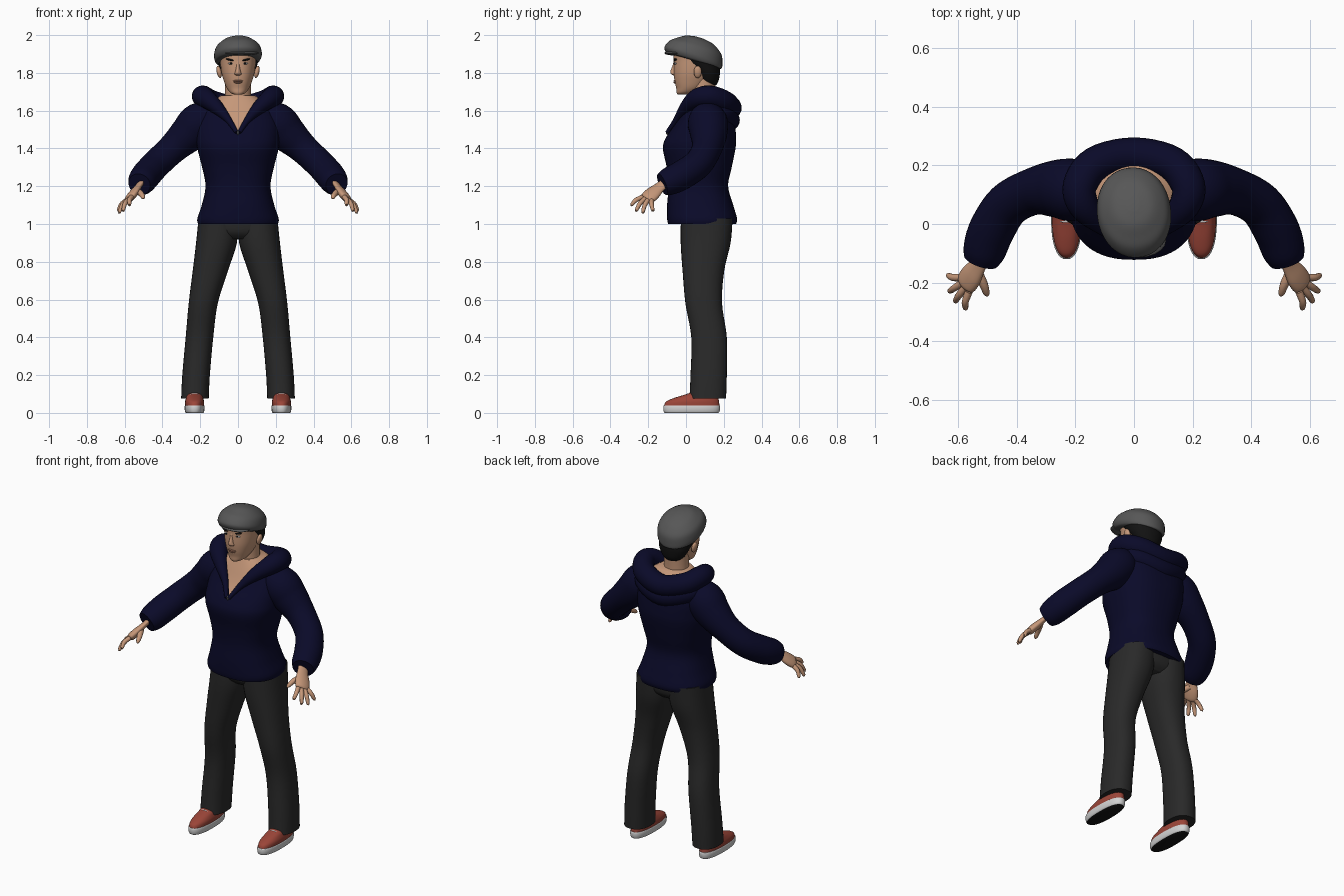
import bpy, bmesh, math
from mathutils import Vector, Matrix

cube = bpy.data.objects.get("Cube")
if cube:
    bpy.data.objects.remove(cube)
made = []


def material(name, *rgb):
    m = bpy.data.materials.new(name)
    m.use_nodes = True
    col = (*rgb, 1)
    m.diffuse_color = col
    bsdf = m.node_tree.nodes["Principled BSDF"]
    bsdf.inputs["Base Color"].default_value = col
    bsdf.inputs["Roughness"].default_value = 0.8
    return m


NAVY = material("navy cloth", .003, .003, .022)
CHARCOAL = material("charcoal cloth", .022, .022, .022)
GREY = material("grey felt", .095, .095, .095)
SKIN = material("skin", .56, .31, .19)
RED = material("red leather", .33, .06, .04)
WHITE = material("white rubber", .65, .65, .65)
BLACK = material("black hair", .006, .006, .006)
LIP = material("lips", .36, .17, .11)


def spline(rows, steps=5):
    """Smooth curve through rows of numbers."""
    rows = [Vector(r) for r in rows]
    out = []
    for i in range(len(rows) - 1):
        a, b = rows[max(i - 1, 0)], rows[i]
        c, d = rows[i + 1], rows[min(i + 2, len(rows) - 1)]
        for s in range(steps):
            t = s / steps
            out.append(b + (c - a) * (t / 2) + (a * 2 - b * 5 + c * 4 - d) * (t * t / 2)
                       + (b * 3 - a - c * 3 + d) * (t ** 3 / 2))
    return out + [rows[-1]]


def finish(name, bm, *mats):
    bmesh.ops.recalc_face_normals(bm, faces=bm.faces[:])
    me = bpy.data.meshes.new(name)
    bm.to_mesh(me)
    bm.free()
    for m in mats:
        me.materials.append(m)
    ob = bpy.data.objects.new(name, me)
    bpy.context.collection.objects.link(ob)
    made.append(ob)
    return ob


def bridge(rings):
    """Closed surface through rings of points."""
    bm = bmesh.new()
    loops = [[bm.verts.new(p) for p in ring] for ring in rings]
    n = len(loops[0])
    for a, b in zip(loops, loops[1:]):
        for i in range(n):
            j = (i + 1) % n
            bm.faces.new((a[i], a[j], b[j], b[i]))
    bm.faces.new(loops[0])
    bm.faces.new(loops[-1])
    return bm


def stack(rows, power=2, n=40, steps=5):
    """Upright form from rows of z, centre x, centre y, half width, half depth."""
    def bend(v):
        return math.copysign(abs(v) ** (2 / power), v)
    rings = []
    for z, cx, cy, rx, ry in spline(rows, steps):
        angles = [math.tau * i / n for i in range(n)]
        rings.append([(cx + rx * bend(math.cos(a)), cy + ry * bend(math.sin(a)), z) for a in angles])
    return bridge(rings)


def tube(name, rows, mat, side=(0, 0, 1), flat=1, n=20, mirror=1):
    """Sweep along rows of x, y, z, radius; flat squashes it across the side direction."""
    pts = spline(rows)
    pos = [Vector((p[0] * mirror, p[1], p[2])) for p in pts]
    side = Vector((side[0] * mirror, side[1], side[2]))
    rings = []
    for i, p in enumerate(pos):
        t = (pos[min(i + 1, len(pos) - 1)] - pos[max(i - 1, 0)]).normalized()
        u = (side - t * side.dot(t)).normalized()
        v = t.cross(u) * flat
        rings.append([p + (u * math.cos(a) + v * math.sin(a)) * p_r
                      for p_r in [pts[i][3]] for a in [math.tau * k / n for k in range(n)]])
    return finish(name, bridge(rings), mat)


def blob(name, mat, centre, size, turn=0):
    bm = bmesh.new()
    bmesh.ops.create_uvsphere(bm, u_segments=20, v_segments=12, radius=1)
    place = Matrix.Translation(centre) @ Matrix.Rotation(turn, 4, 'Y') @ Matrix.Diagonal((*size, 1))
    bmesh.ops.transform(bm, matrix=place, verts=bm.verts)
    return finish(name, bm, mat)


# Hoodie body, with the open neckline cut into its front
V_LOW, V_SLOPE, NECK_Z = 1.49, .55, 1.64
bm = stack([(1.0, 0, .085, .212, .18), (1.03, 0, .085, .215, .185), (1.1, 0, .075, .192, .175),
            (1.2, 0, .065, .172, .158), (1.3, 0, .07, .19, .172), (1.4, 0, .07, .215, .192),
            (1.46, 0, .08, .22, .185), (1.55, 0, .105, .215, .15), (1.63, 0, .11, .16, .115),
            (1.68, 0, .1, .09, .08)], power=2.4, n=56)
for co, no in (((0, 0, V_LOW), (1, 0, -V_SLOPE)), ((0, 0, V_LOW), (-1, 0, -V_SLOPE)),
               ((0, 0, NECK_Z), (0, 0, 1))):
    bmesh.ops.bisect_plane(bm, geom=bm.verts[:] + bm.edges[:] + bm.faces[:], plane_co=co, plane_no=no)
for f in bm.faces:
    c = f.calc_center_median()
    f.material_index = int(c.z > NECK_Z or (c.y < .08 and abs(c.x) < V_SLOPE * (c.z - V_LOW)))
finish("hoodie_body", bm, NAVY, SKIN)
blob("zip_pull", GREY, (0, -.098, 1.485), (.006, .008, .014))

# Hood lying around the neck in two folds
half = [(.008, -.1, 1.485, .01), (.05, -.05, 1.55, .018), (.11, .0, 1.615, .036), (.17, .06, 1.665, .052),
        (.185, .13, 1.675, .058), (.13, .205, 1.645, .06)]
other = [(-x, y, z, r) for x, y, z, r in reversed(half)]
tube("hood_upper_fold", half + [(0, .235, 1.615, .06)] + other, NAVY)
tube("hood_lower_fold", [(.19, .1, 1.61, .045), (.14, .19, 1.585, .055), (0, .23, 1.55, .055),
                         (-.14, .19, 1.585, .055), (-.19, .1, 1.61, .045)], NAVY)

# Trouser seat
finish("trouser_seat", stack([(.92, 0, .105, .14, .09), (.96, 0, .105, .2, .125), (1.05, 0, .105, .195, .135)],
                             power=2.4), CHARCOAL)

fingers = {"index": ((.563, -.231, 1.142), (.575, -.29, 1.1)),
           "middle": ((.572, -.214, 1.136), (.61, -.265, 1.07)),
           "ring": ((.58, -.197, 1.131), (.63, -.23, 1.06)),
           "little": ((.587, -.182, 1.127), (.635, -.175, 1.07))}

for label, m in (("left", 1), ("right", -1)):
    # Sleeve and cuff
    tube(label + "_sleeve", [(.1, .11, 1.575, .07), (.2, .115, 1.54, .105), (.265, .12, 1.475, .098),
                             (.345, .11, 1.4, .08), (.43, .065, 1.32, .077), (.485, -.02, 1.26, .078),
                             (.51, -.09, 1.225, .073), (.522, -.125, 1.21, .06)],
         NAVY, n=32, mirror=m)

    # Hand
    span = (.4, .87, -.25)
    tube(label + "_palm", [(.51, -.1, 1.225, .03), (.53, -.14, 1.195, .032), (.553, -.175, 1.163, .043),
                           (.572, -.202, 1.138, .042), (.578, -.212, 1.13, .028)],
         SKIN, span, .5, mirror=m)
    for finger, (a, b) in fingers.items():
        a, b = Vector(a), Vector(b)
        mid = (a + b) / 2 + Vector((.006, -.004, .006))
        tip = a.lerp(b, .95)
        tube(f"{label}_{finger}_finger", [(*a, .013), (*mid, .012), (*tip, .009), (*b, .003)],
             SKIN, span, n=12, mirror=m)
    tube(label + "_thumb", [(.535, -.16, 1.175, .017), (.513, -.205, 1.16, .015),
                            (.503, -.235, 1.142, .011), (.5, -.246, 1.134, .003)],
         SKIN, span, n=12, mirror=m)

    # Trouser leg
    finish(label + "_trouser_leg",
           stack([(.075, m * .228, .115, .073, .097), (.2, m * .222, .12, .073, .096),
                  (.4, m * .204, .122, .073, .094), (.58, m * .184, .094, .077, .097),
                  (.75, m * .147, .092, .093, .11), (.9, m * .114, .104, .108, .132),
                  (1.03, m * .104, .11, .105, .137)], power=2.3, n=32), CHARCOAL)

    # Shoe
    x = m * .23
    bm = stack([(0, x, .03, .046, .142), (.008, x, .03, .051, .148), (.034, x, .03, .053, .15),
                (.04, x, .03, .05, .147)], power=2.4, steps=2)
    for f in bm.faces:
        f.material_index = int(f.calc_center_median().z < .001)
    finish(label + "_shoe_sole", bm, WHITE, BLACK)
    finish(label + "_shoe_upper",
           stack([(.036, x, .03, .05, .147), (.06, x, .035, .05, .14), (.08, x, .055, .045, .115),
                  (.1, x, .085, .04, .08), (.115, x, .1, .035, .06)], power=2.3), RED)
    finish(label + "_sock", stack([(.09, x, .1, .034, .07), (.13, x, .1, .035, .06)], steps=1), BLACK)
    for i in range(3):
        blob(f"{label}_lace_{i + 1}", WHITE, (x, -.035 + .022 * i, .078 + .009 * i), (.024, .005, .007))

    # Ear, eye, brow
    blob(label + "_ear", SKIN, (m * .1, .062, 1.805), (.013, .021, .033), m * .2)
    blob(label + "_eye", WHITE, (m * .037, -.055, 1.85), (.015, .008, .006))
    blob(label + "_iris", BLACK, (m * .037, -.061, 1.85), (.006, .004, .0055))
    blob(label + "_brow", BLACK, (m * .04, -.056, 1.869), (.024, .009, .005), -m * .2)

# Neck and head
finish("neck", stack([(1.56, 0, .09, .085, .075), (1.66, 0, .09, .07, .065), (1.78, 0, .09, .068, .07)]), SKIN)
finish("head", stack([(1.686, 0, -.015, .022, .03), (1.696, 0, .0, .042, .05), (1.72, 0, .02, .06, .072),
                      (1.755, 0, .032, .074, .092), (1.8, 0, .043, .087, .108), (1.86, 0, .05, .094, .115),
                      (1.91, 0, .05, .094, .112), (1.95, 0, .05, .06, .08)], power=2.2), SKIN)
finish("nose", stack([(1.787, 0, -.055, .012, .012), (1.795, 0, -.06, .019, .02), (1.81, 0, -.06, .014, .022),
                      (1.84, 0, -.057, .009, .014), (1.868, 0, -.055, .009, .009)], n=20), SKIN)
blob("upper_lip", LIP, (0, -.057, 1.758), (.026, .01, .005))
blob("lower_lip", LIP, (0, -.056, 1.749), (.021, .01, .005))

# Hair at the sides and back
finish("hair", stack([(1.735, 0, .125, .045, .035), (1.76, 0, .118, .07, .055), (1.8, 0, .11, .09, .07),
                      (1.835, 0, .09, .1, .09), (1.87, 0, .075, .107, .105), (1.91, 0, .06, .1, .105)]), BLACK)

# Flat cap, sloping to the back and worn a little turned
bm = stack([(1.862, 0, .04, .105, .138), (1.87, 0, .04, .119, .15), (1.895, 0, .04, .126, .153),
            (1.935, 0, .053, .118, .137), (1.962, 0, .064, .097, .108), (1.985, 0, .07, .064, .072),
            (1.996, 0, .07, .02, .025)], power=2.1)
for v in bm.verts:
    v.co.z -= .3 * (v.co.y - .04)
turn = Matrix.Translation((0, .04, 0)) @ Matrix.Rotation(.13, 4, 'Z') @ Matrix.Translation((0, -.04, 0))
bmesh.ops.transform(bm, matrix=turn, verts=bm.verts)
finish("flat_cap", bm, GREY)
blob("cap_brim", GREY, (.015, -.055, 1.905), (.095, .06, .013))

# Soft shading with crisp edges
bpy.ops.object.select_all(action='DESELECT')
for ob in made:
    ob.select_set(True)
bpy.context.view_layer.objects.active = made[0]
bpy.ops.object.shade_smooth_by_angle(angle=math.radians(50))
